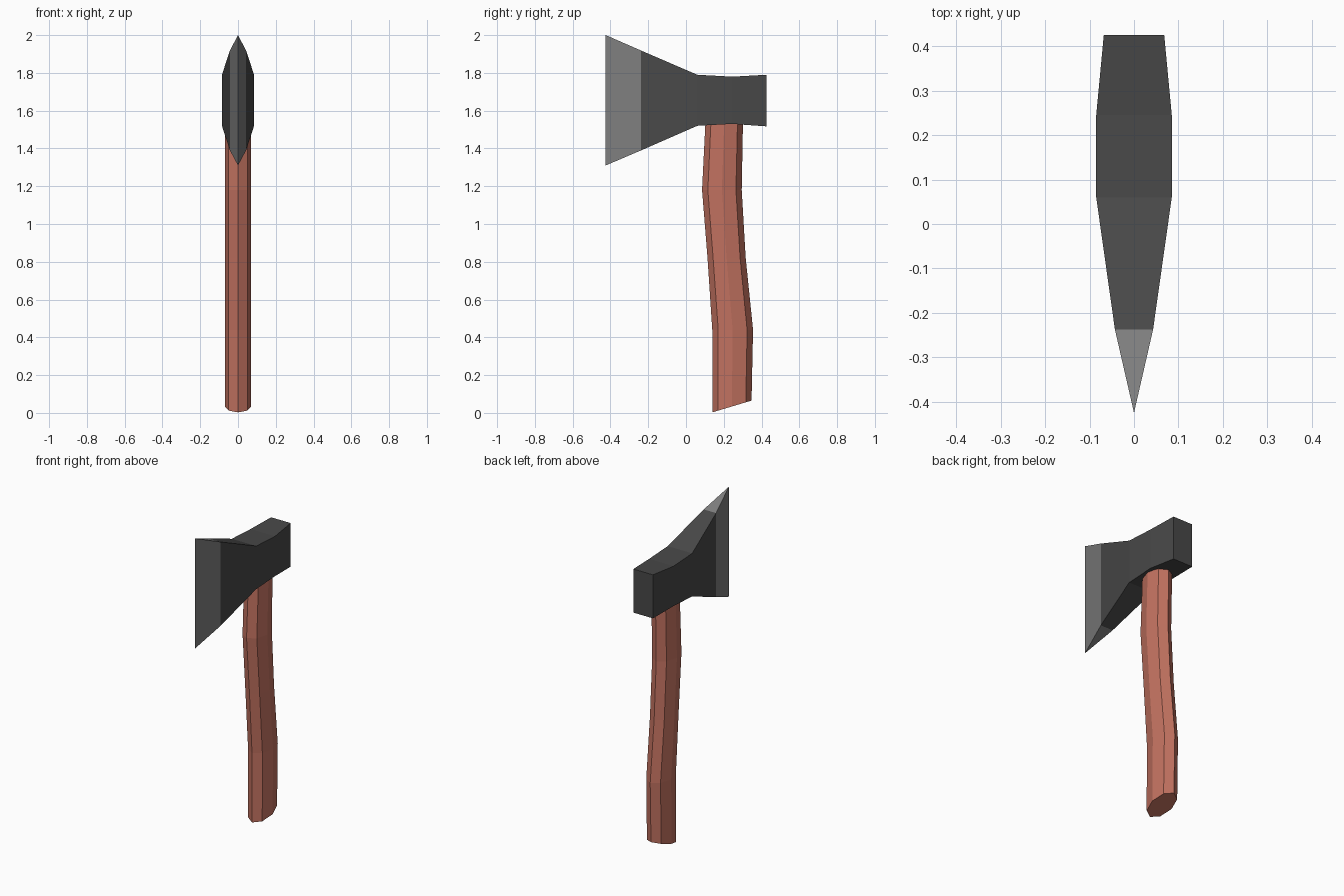
import bpy, bmesh
from math import cos, sin, tau

if "Cube" in bpy.data.objects:
    bpy.data.objects.remove(bpy.data.objects["Cube"])


def material(name, rgb):
    m = bpy.data.materials.new(name)
    m.diffuse_color = (*rgb, 1)
    m.use_nodes = True
    m.node_tree.nodes["Principled BSDF"].inputs["Base Color"].default_value = m.diffuse_color
    return m


def loft(name, rings, mats):
    """Skin a list of equal-length point rings and cap both ends."""
    bm = bmesh.new()
    loops = [[bm.verts.new(p) for p in ring] for ring in rings]
    n = len(loops[0])
    for a, b in zip(loops, loops[1:]):
        for i in range(n):
            j = (i + 1) % n
            bm.faces.new((a[i], a[j], b[j], b[i]))
    bm.faces.new(loops[0])
    bm.faces.new(loops[-1])
    bmesh.ops.remove_doubles(bm, verts=bm.verts, dist=1e-4)
    bmesh.ops.recalc_face_normals(bm, faces=bm.faces)
    mesh = bpy.data.meshes.new(name)
    bm.to_mesh(mesh)
    bm.free()
    for m in mats:
        mesh.materials.append(m)
    obj = bpy.data.objects.new(name, mesh)
    bpy.context.collection.objects.link(obj)
    return obj


wood = material("wood", (0.53, 0.165, 0.115))
steel = material("dark_steel", (0.065, 0.065, 0.065))
edge = material("ground_edge", (0.21, 0.21, 0.21))


# Axe handle: eight-sided oval sections along a gentle S-curve, slanted butt
def oval(y, z, ry, slope=0.0):
    ring = []
    for k in range(8):
        dy = ry * sin(tau * k / 8)
        ring.append((0.07 * cos(tau * k / 8), y + dy, z + slope * dy))
    return ring


loft("handle", [
    oval(0.243, 0.034, 0.104, 0.3),
    oval(0.247, 0.44, 0.108),
    oval(0.215, 0.82, 0.101),
    oval(0.190, 1.18, 0.105),
    oval(0.203, 1.56, 0.099),
], [wood])


# Axe head body: rectangular sections from cheek to poll
def box(y, hw, z0, z1):
    return [(-hw, y, z0), (hw, y, z0), (hw, y, z1), (-hw, y, z1)]


bevel_start = box(-0.237, 0.043, 1.39, 1.918)
loft("axe_head", [
    bevel_start,
    box(0.06, 0.085, 1.52, 1.79),
    box(0.245, 0.085, 1.53, 1.78),
    box(0.425, 0.068, 1.517, 1.79),
], [steel])

# Cutting edge: wedge closing to a line (end cap omitted by direct build)
bm = bmesh.new()
v = [bm.verts.new(p) for p in bevel_start]
low, high = bm.verts.new((0, -0.425, 1.31)), bm.verts.new((0, -0.425, 2.0))
for f in ((v[0], v[1], low), (v[2], v[3], high),
          (v[1], v[2], high, low), (v[3], v[0], low, high)):
    bm.faces.new(f)
bmesh.ops.recalc_face_normals(bm, faces=bm.faces)
# Outward check: the +x cheek must face +x
bm.normal_update()
bm.faces.ensure_lookup_table()
if bm.faces[2].normal.x < 0:
    bmesh.ops.reverse_faces(bm, faces=bm.faces)
mesh = bpy.data.meshes.new("cutting_edge")
bm.to_mesh(mesh)
bm.free()
mesh.materials.append(edge)
bpy.context.collection.objects.link(bpy.data.objects.new("cutting_edge", mesh))
